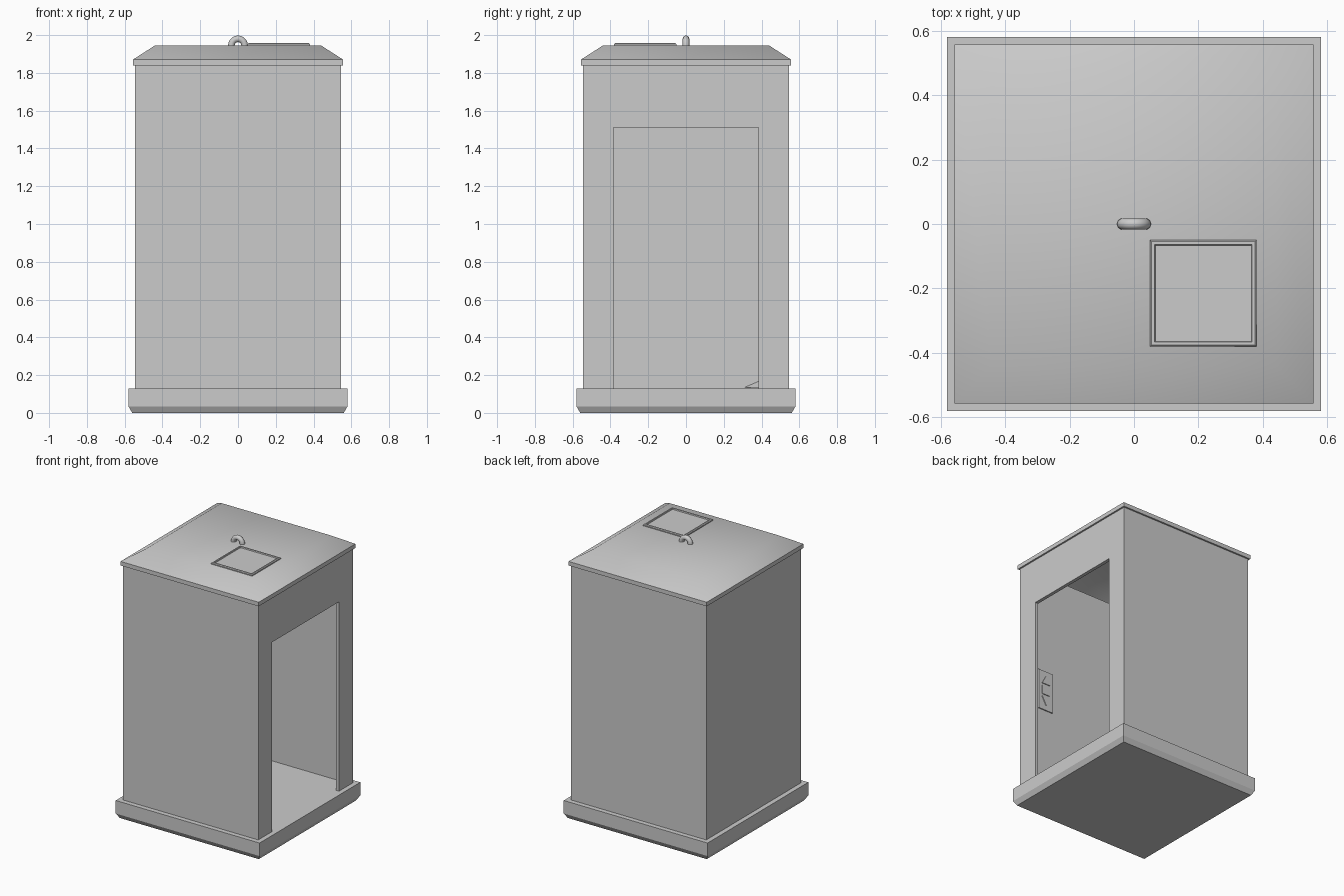
import bpy, bmesh, math
from mathutils import Vector, Matrix

if "Cube" in bpy.data.objects:
    bpy.data.objects.remove(bpy.data.objects["Cube"])


def finish(bm, name, angle=None):
    bmesh.ops.recalc_face_normals(bm, faces=bm.faces)
    me = bpy.data.meshes.new(name)
    bm.to_mesh(me)
    bm.free()
    ob = bpy.data.objects.new(name, me)
    bpy.context.collection.objects.link(ob)
    if angle:
        bpy.ops.object.select_all(action='DESELECT')
        ob.select_set(True)
        bpy.context.view_layer.objects.active = ob
        bpy.ops.object.shade_smooth_by_angle(angle=math.radians(angle))
    return ob


def square_rings(name, rings, centre=(0, 0), bottom=True, angle=None):
    """Stack of square loops given as (half width, z)."""
    bm = bmesh.new()
    loops = []
    for h, z in rings:
        loops.append([bm.verts.new((centre[0] + sx * h, centre[1] + sy * h, z))
                      for sx, sy in ((-1, -1), (1, -1), (1, 1), (-1, 1))])
    for a, b in zip(loops, loops[1:]):
        for i in range(4):
            j = (i + 1) % 4
            bm.faces.new((a[i], a[j], b[j], b[i]))
    bm.faces.new(loops[-1])
    if bottom:
        bm.faces.new(loops[0][::-1])
    return finish(bm, name, angle)


def box(name, lo, hi):
    bm = bmesh.new()
    lo, hi = Vector(lo), Vector(hi)
    bmesh.ops.create_cube(bm, size=1, matrix=Matrix.Translation((lo + hi) / 2)
                          @ Matrix.Diagonal((*(hi - lo), 1)))
    return finish(bm, name)


def cut(ob, cutter):
    mod = ob.modifiers.new("cut", 'BOOLEAN')
    mod.operation = 'DIFFERENCE'
    mod.solver = 'EXACT'
    mod.object = cutter
    bpy.context.view_layer.objects.active = ob
    bpy.ops.object.modifier_apply(modifier=mod.name)
    bpy.data.objects.remove(cutter)


def wall_prism(name, pts, y0, y1):
    """Extrude an x-z outline along y."""
    bm = bmesh.new()
    face = bm.faces.new([bm.verts.new((x, y0, z)) for x, z in pts])
    new = bmesh.ops.extrude_face_region(bm, geom=[face])["geom"]
    bmesh.ops.translate(bm, vec=(0, y1 - y0, 0),
                        verts=[v for v in new if isinstance(v, bmesh.types.BMVert)])
    return finish(bm, name)


# Base with chamfered underside; its top is the cabin floor
square_rings("base", [(0.56, 0), (0.58, 0.035), (0.58, 0.13)])

# Cabin walls: hollow tube with a doorway on the right side
walls = box("cabin_walls", (-0.545, -0.545, 0.13), (0.545, 0.545, 1.845))
cut(walls, box("inner_cutter", (-0.52, -0.52, 0.05), (0.52, 0.52, 2.0)))
cut(walls, box("door_cutter", (0.3, -0.385, 0.05), (0.7, 0.385, 1.51)))

# Hollow roof with trim lip and smooth hips
square_rings("roof", [(0.52, 1.84), (0.557, 1.84), (0.557, 1.87), (0.44, 1.945)],
             bottom=False, angle=50)

# Raised roof hatch with recessed lid
square_rings("roof_hatch", [(0.165, 1.942), (0.165, 1.952), (0.16, 1.957),
                            (0.151, 1.957), (0.149, 1.949)], centre=(0.215, -0.215))

# Lifting eye: half ring swept over the roof centre
bm = bmesh.new()
ring = bmesh.ops.create_circle(bm, segments=16, radius=0.0175,
                               matrix=Matrix.Translation((0.035, 0, 1.945)))["verts"]
edges = list({e for v in ring for e in v.link_edges})
bmesh.ops.spin(bm, geom=ring + edges, cent=(0, 0, 1.945), axis=(0, -1, 0),
               angle=math.pi, steps=16)
finish(bm, "lifting_eye", 40)

# Control panel and buttons on the inner wall beside the door
px, pz, wall_y = 0.347, 0.95, -0.52
box("control_panel", (px - 0.062, wall_y, pz - 0.15), (px + 0.062, wall_y + 0.008, pz + 0.15))
box("stop_button", (px - 0.033, wall_y, pz - 0.033), (px + 0.033, wall_y + 0.014, pz + 0.033))
for name, s in (("up_button", 1), ("down_button", -1)):
    wall_prism(name, [(px - 0.035, pz + s * 0.05), (px + 0.035, pz + s * 0.05),
                      (px, pz + s * 0.115)], wall_y, wall_y + 0.014)

# Small wedge in the far floor corner
bm = bmesh.new()
v = [bm.verts.new(p) for p in ((-0.52, 0.52, 0.132), (-0.52, 0.31, 0.135),
                               (-0.32, 0.52, 0.135), (-0.52, 0.52, 0.225))]
for a, b, c in ((0, 1, 2), (0, 1, 3), (1, 2, 3), (0, 2, 3)):
    bm.faces.new((v[a], v[b], v[c]))
finish(bm, "corner_wedge")
